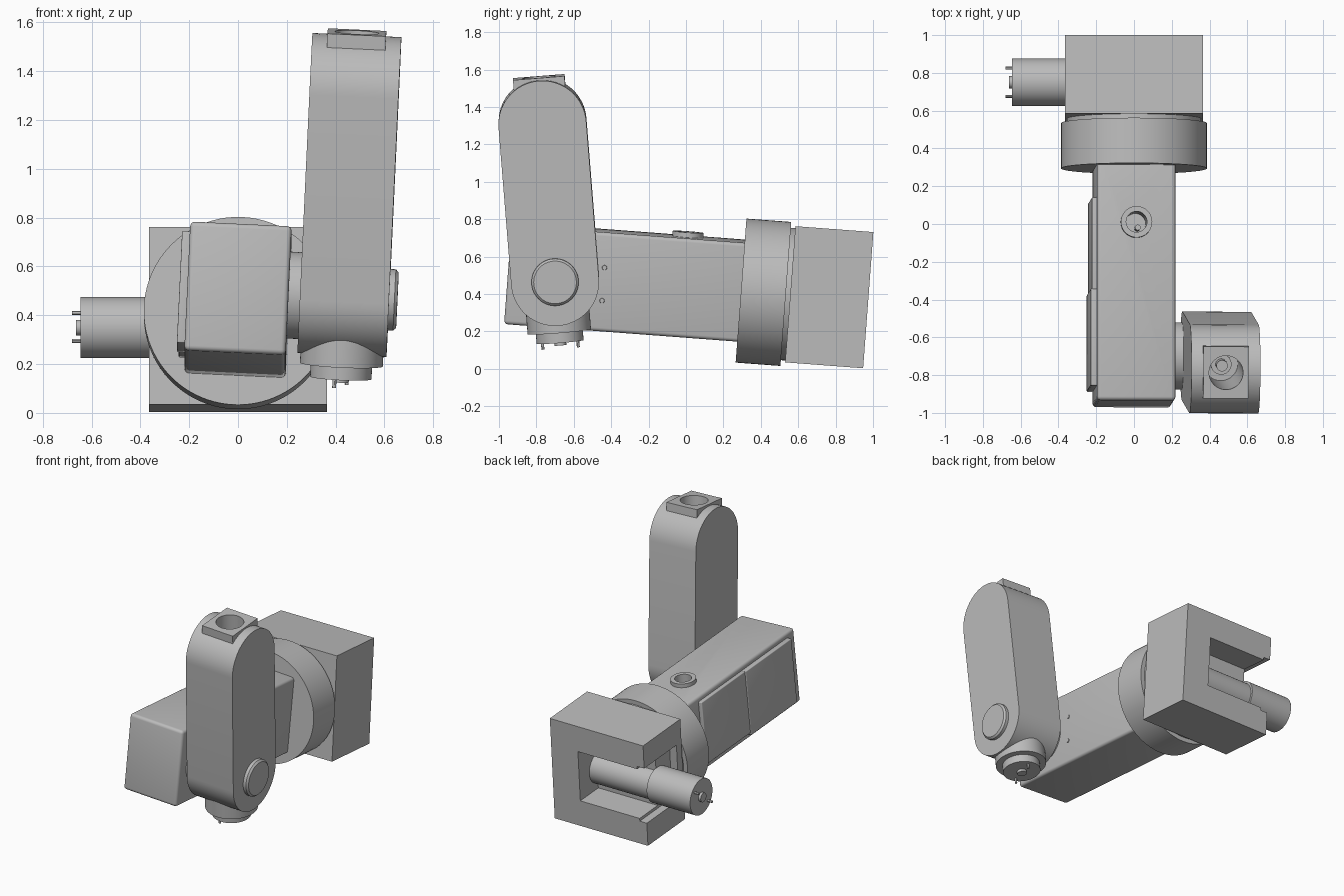
import bpy, bmesh, math
from mathutils import Matrix, Vector

old = bpy.data.objects.get("Cube")
if old:
    bpy.data.objects.remove(old)

grey = bpy.data.materials.new("plain_grey")
grey.use_nodes = True
GREY = (0.5, 0.5, 0.5, 1)
grey.diffuse_color = GREY
grey.node_tree.nodes["Principled BSDF"].inputs["Base Color"].default_value = GREY


def turn(deg, axis):
    return Matrix.Rotation(math.radians(deg), 4, axis)


# Joint frames: base, rolled main arm, swung forearm
BASE = Matrix.Translation((0, 0.414, 0.409)) @ turn(-4.3, "X")
ARM = BASE @ turn(2.7, "Y")
FORE = ARM @ Matrix.Translation((0, -1.115, 0)) @ turn(8.9, "X")
AXES = {"X": turn(90, "Y"), "Y": turn(-90, "X"), "Z": Matrix.Identity(4)}


def finish(name, bm, frame):
    bmesh.ops.recalc_face_normals(bm, faces=bm.faces)
    bm.transform(frame)
    mesh = bpy.data.meshes.new(name)
    bm.to_mesh(mesh)
    bm.free()
    mesh.materials.append(grey)
    ob = bpy.data.objects.new(name, mesh)
    bpy.context.collection.objects.link(ob)
    return ob


def box(name, frame, lo, hi, bevel=0):
    bm = bmesh.new()
    bmesh.ops.create_cube(bm, size=1)
    lo, hi = Vector(lo), Vector(hi)
    for v in bm.verts:
        v.co = Vector((lo[i] + (v.co[i] + 0.5) * (hi[i] - lo[i]) for i in range(3)))
    if bevel:
        bmesh.ops.bevel(bm, geom=bm.edges[:], offset=bevel, segments=4,
                        profile=0.5, affect="EDGES")
    return finish(name, bm, frame)


def rod(name, frame, axis, centre, start, end, radius, tip=None, sides=64):
    """Cylinder from start to end along an axis; centre gives its other coordinates."""
    bm = bmesh.new()
    bmesh.ops.create_cone(bm, cap_ends=True, segments=sides, radius1=radius,
                          radius2=tip or radius, depth=end - start)
    place = Vector(centre)
    place["XYZ".index(axis)] = (start + end) / 2
    return finish(name, bm, frame @ Matrix.Translation(place) @ AXES[axis])


def slot(name, frame, x0, x1, radius, length):
    """Plate with two round ends, lying in the YZ plane."""
    bm = bmesh.new()
    ring = []
    for i in range(66):
        a = math.pi * (i if i < 33 else i - 1) / 32
        rise = length if i < 33 else 0
        ring.append(bm.verts.new((x0, radius * math.cos(a), rise + radius * math.sin(a))))
    face = bm.faces.new(ring)
    out = bmesh.ops.extrude_face_region(bm, geom=[face])["geom"]
    moved = [g for g in out if isinstance(g, bmesh.types.BMVert)]
    bmesh.ops.translate(bm, verts=moved, vec=(x1 - x0, 0, 0))
    return finish(name, bm, frame)


def cut(ob, *cutters):
    for tool in cutters:
        tool.hide_render = True
        mod = ob.modifiers.new("cut", "BOOLEAN")
        mod.operation = "DIFFERENCE"
        mod.solver = "EXACT"
        mod.object = tool
        bpy.context.view_layer.objects.active = ob
        bpy.ops.object.modifier_apply(modifier=mod.name)
        bpy.data.objects.remove(tool)


# Base block with a pocket open to the back and the right
block = box("base_block", BASE, (-0.365, 0.144, -0.365), (0.365, 0.562, 0.365))
cut(block,
    box("pocket_cutter", BASE, (-0.5, 0.36, -0.18), (0.155, 0.7, 0.18)),
    box("motor_slot_cutter", BASE, (-0.5, 0.2, -0.2), (-0.31, 0.7, 0.2)))
rod("gearbox", BASE, "X", (0, 0.34, -0.034), -0.31, 0.16, 0.11)

# Turntable
rod("turntable", BASE, "Y", (0, 0, 0), -0.12, 0.12, 0.386, sides=96)
rod("turntable_spacer", BASE, "Y", (0, 0, 0), 0.11, 0.15, 0.355, sides=96)


def motor_end(prefix, frame, axis, centre, end, direction, pins):
    """Bearing boss and terminal pins on a motor's end."""
    def span(length):
        return sorted((end - direction * 0.005, end + direction * length))
    rod(prefix + "_bearing", frame, axis, centre, *span(0.018), 0.032, sides=32)
    for i, offset in enumerate(pins):
        spot = Vector(centre) + Vector(offset)
        rod(prefix + "_pin_%d" % i, frame, axis, spot, *span(0.035), 0.008, sides=12)


# Base motor
MOTOR = (0, 0.34, -0.034)
rod("base_motor", BASE, "X", MOTOR, -0.645, -0.305, 0.125)
motor_end("base_motor", BASE, "X", MOTOR, -0.645, -1, [(0, 0.07, 0.065), (0, -0.07, -0.06)])

# Main arm with its socket on top
arm = box("main_arm", ARM, (-0.208, -1.37, -0.265), (0.208, -0.08, 0.265), 0.02)
SOCKET = (0, -0.425, 0)
cut(arm, rod("socket_cutter", ARM, "Z", SOCKET, 0.14, 0.4, 0.055))
collar = rod("socket_collar", ARM, "Z", SOCKET, 0.25, 0.292, 0.083)
cut(collar, rod("collar_cutter", ARM, "Z", SOCKET, 0.2, 0.4, 0.055))
rod("socket_pin", ARM, "Z", (0.01, -0.45, 0), 0.12, 0.22, 0.015, sides=16)

# Side covers
box("side_cover_rear", ARM, (-0.234, -0.78, -0.215), (-0.2, -0.29, 0.23), 0.006)
box("side_cover_front", ARM, (-0.24, -1.29, -0.23), (-0.2, -0.775, 0.23), 0.006)

# Side screws
for i, height in enumerate((0.077, -0.1)):
    rod("side_screw_%d" % i, ARM, "X", (0, -0.857, height), 0.2, 0.213, 0.016, 0.012, 20)

# Shoulder joint and forearm
rod("shoulder_joint", FORE, "X", (0, 0, 0), 0.2, 0.26, 0.178)
forearm = slot("forearm", FORE, 0.255, 0.62, 0.235, 0.845)
MID = (0.437, 0, 0)
plate = box("top_plate", FORE, (0.317, -0.138, 1.015), (0.557, 0.138, 1.092))
for part in (forearm, plate):
    cut(part, rod("bore_cutter", FORE, "Z", MID, 0.5, 1.3, 0.09))
rod("bore_motor_boss", FORE, "Z", MID, 0.49, 0.54, 0.055, sides=32)
rod("bore_shaft", FORE, "Z", MID, 0.5, 0.64, 0.03, sides=24)

# Pivot cap
rod("pivot_cap", FORE, "X", (0, 0, 0), 0.61, 0.642, 0.126)
rod("pivot_cap_rim", FORE, "X", (0, 0, 0), 0.642, 0.654, 0.126, 0.114)

# Motor housing under the forearm
rod("lower_sleeve", FORE, "Z", MID, -0.275, -0.05, 0.17)
rod("lower_motor", FORE, "Z", MID, -0.33, -0.2, 0.126)
motor_end("lower_motor", FORE, "Z", MID, -0.33, -1, [(-0.025, -0.095, 0), (0.025, 0.095, 0)])

# Smooth round surfaces, keep hard edges
bpy.ops.object.select_all(action="DESELECT")
for ob in bpy.context.collection.objects:
    if ob.type == "MESH" and grey.name in ob.data.materials:
        ob.select_set(True)
        bpy.context.view_layer.objects.active = ob
bpy.ops.object.shade_smooth_by_angle(angle=math.radians(30))
